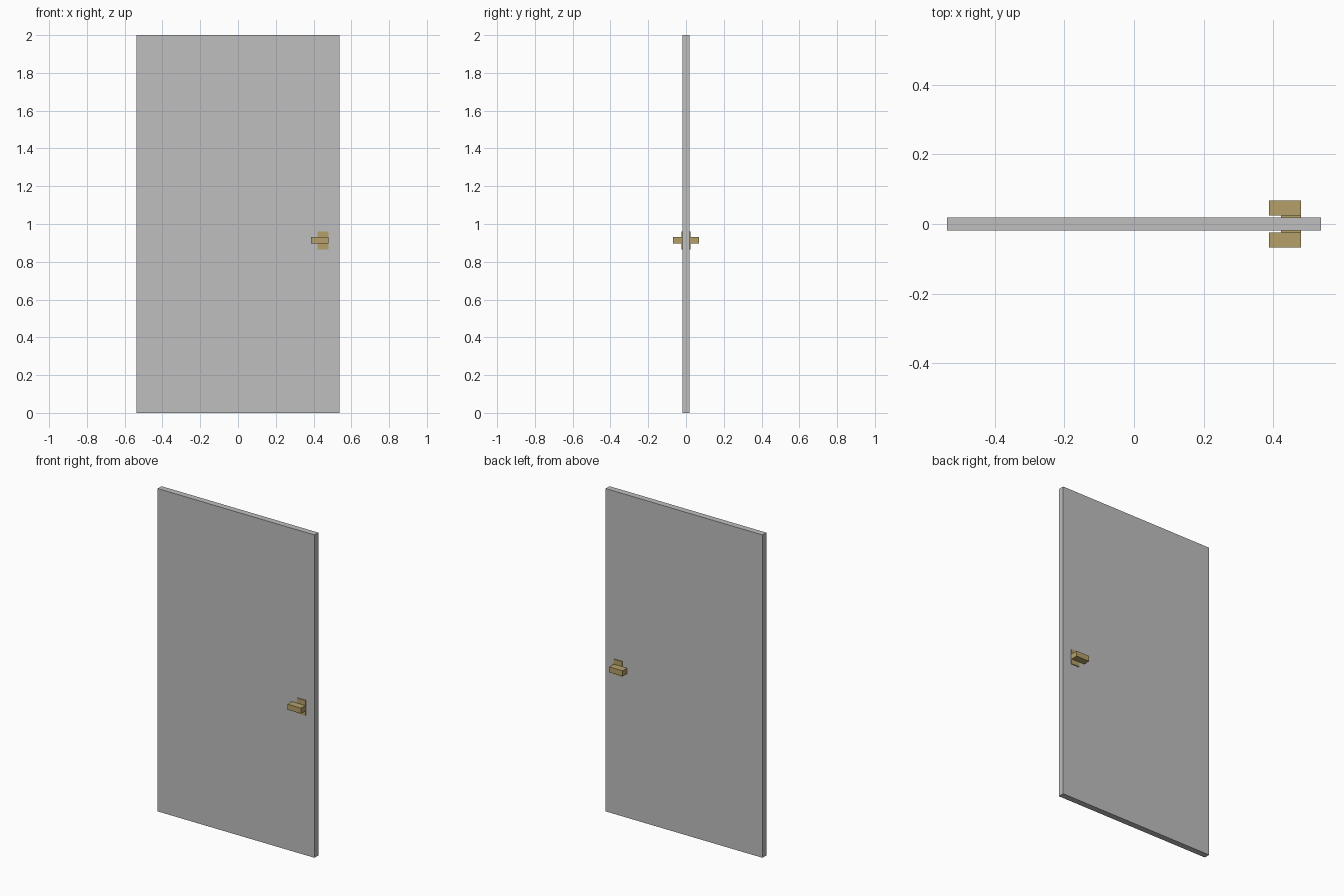
import bpy

if "Cube" in bpy.data.objects:
    bpy.data.objects.remove(bpy.data.objects["Cube"])


def material(name, rgb):
    m = bpy.data.materials.new(name)
    m.diffuse_color = (*rgb, 1)
    m.use_nodes = True
    m.node_tree.nodes["Principled BSDF"].inputs["Base Color"].default_value = m.diffuse_color
    return m


grey = material("door grey", (0.52, 0.52, 0.52))
brass = material("brass", (0.46, 0.35, 0.14))


def box(name, low, high, mat):
    """Box between two opposite corners."""
    bpy.ops.mesh.primitive_cube_add(
        size=1, location=[(a + b) / 2 for a, b in zip(low, high)])
    ob = bpy.context.object
    ob.name = name
    ob.scale = [b - a for a, b in zip(low, high)]
    bpy.ops.object.transform_apply(location=False, rotation=False, scale=True)
    ob.data.materials.append(mat)


# Door slab
HALF = 0.019
box("door_panel", (-0.537, -HALF, 0), (0.537, HALF, 2), grey)

# Backplate and lever handle on both sides
PLATE = 0.0245
for side, s in (("front", -1), ("back", 1)):
    y0, y1 = sorted((s * HALF, s * PLATE))
    box(side + "_backplate", (0.422, y0, 0.866), (0.479, y1, 0.961), brass)
    y0, y1 = sorted((s * PLATE, s * 0.068))
    box(side + "_handle", (0.387, y0, 0.896), (0.479, y1, 0.930), brass)
